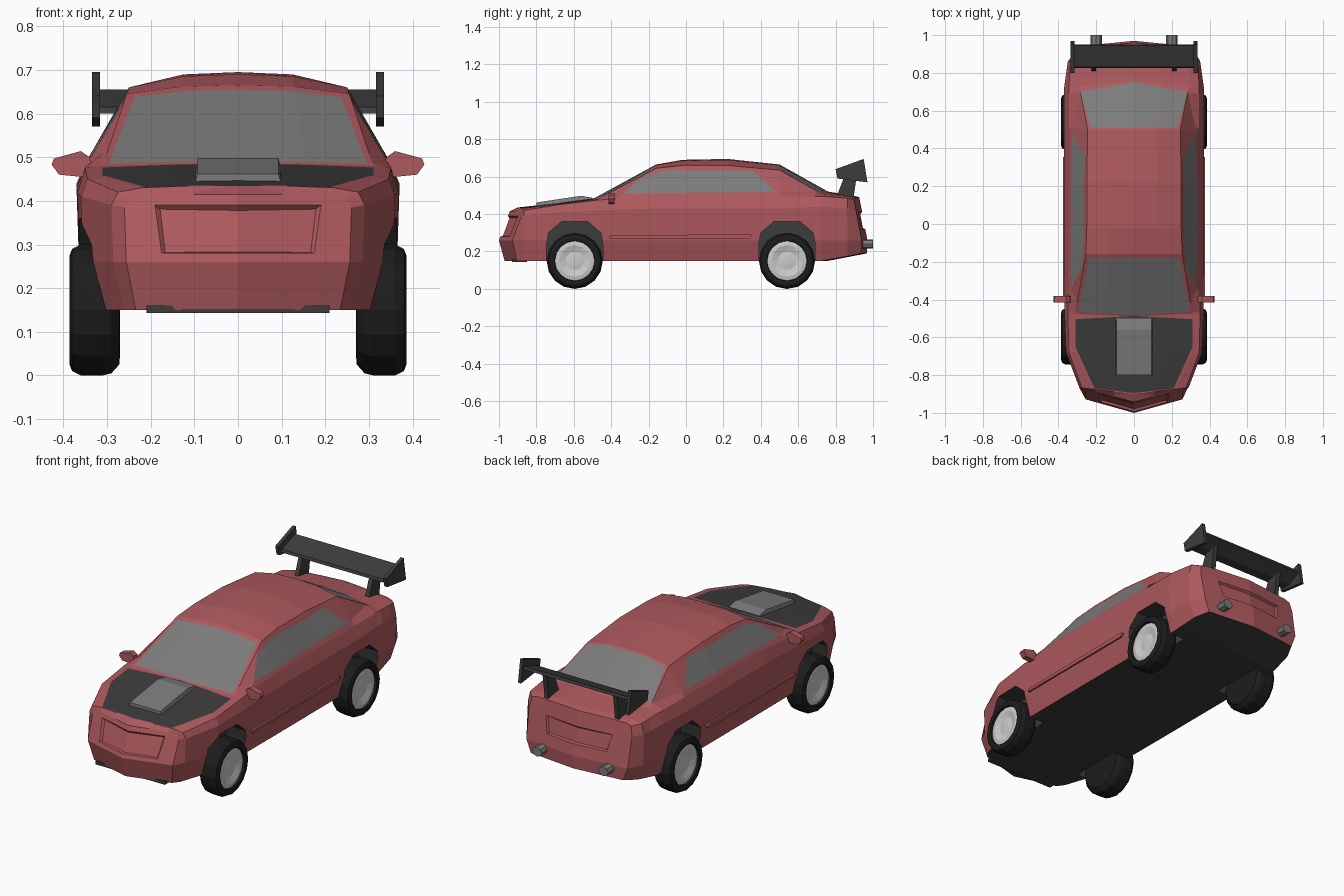
import bpy, bmesh, math
from mathutils import Vector

if "Cube" in bpy.data.objects:
    bpy.data.objects.remove(bpy.data.objects["Cube"])


def material(name, rgb):
    m = bpy.data.materials.new(name)
    m.diffuse_color = (*rgb, 1)
    m.use_nodes = True
    m.node_tree.nodes["Principled BSDF"].inputs["Base Color"].default_value = m.diffuse_color
    return m


RED = material("red_paint", (0.42, 0.10, 0.11))
BLACK = material("black", (0.045, 0.045, 0.045))
GLASS = material("glass", (0.20, 0.20, 0.20))
RUBBER = material("rubber", (0.012, 0.012, 0.012))
RIM = material("rim", (0.62, 0.62, 0.62))


def add_object(name, bm, *mats):
    bmesh.ops.recalc_face_normals(bm, faces=bm.faces[:])
    me = bpy.data.meshes.new(name)
    bm.to_mesh(me)
    bm.free()
    for m in mats:
        me.materials.append(m)
    ob = bpy.data.objects.new(name, me)
    bpy.context.collection.objects.link(ob)
    return ob


def add_prism(bm, outline, lo, hi, axis=0):
    """Outline in yz (axis 0) or xz (axis 1), extruded along the axis."""
    def at(p, t):
        return bm.verts.new((t, p[0], p[1]) if axis == 0 else (p[0], t, p[1]))
    a = [at(p, lo) for p in outline]
    b = [at(p, hi) for p in outline]
    bm.faces.new(a)
    bm.faces.new(b)
    for i in range(len(a)):
        j = (i + 1) % len(a)
        bm.faces.new((a[i], a[j], b[j], b[i]))


def prism_pair(name, outline, lo, hi, mat, axis=0):
    bm = bmesh.new()
    add_prism(bm, outline, lo, hi, axis)
    geom = bmesh.ops.duplicate(bm, geom=bm.verts[:] + bm.edges[:] + bm.faces[:])["geom"]
    for v in geom:
        if isinstance(v, bmesh.types.BMVert):
            v.co.x *= -1
    return add_object(name, bm, mat)


def lathe(name, profile, loc, sides, side, mat):
    """Spin (x, radius) profile about the x axis."""
    bm = bmesh.new()
    rings = []
    for x, r in profile:
        rings.append([bm.verts.new((loc[0] + side * x,
                                    loc[1] + r * math.cos(2 * math.pi * i / sides),
                                    loc[2] + r * math.sin(2 * math.pi * i / sides)))
                      for i in range(sides)])
    for a, b in zip(rings, rings[1:]):
        for i in range(sides):
            j = (i + 1) % sides
            bm.faces.new((a[i], a[j], b[j], b[i]))
    bm.faces.new(rings[0])
    bm.faces.new(rings[-1])
    return add_object(name, bm, mat)


# ---- Body shell: cross-sections lofted from nose to tail
# y, sweep, width, bottom z, side z, belt x, belt z, roof x, roof edge z, crown z
STATIONS = [
    (-1.00, 0.28, 0.26, 0.15, 0.385, 0.245, 0.405, 0.20, 0.41, 0.415),
    (-0.90, 0.12, 0.29, 0.15, 0.39, 0.275, 0.42, 0.22, 0.43, 0.435),
    (-0.68, 0.00, 0.36, 0.15, 0.41, 0.345, 0.45, 0.31, 0.455, 0.46),
    (-0.49, 0.05, 0.368, 0.15, 0.42, 0.35, 0.475, 0.31, 0.48, 0.485),
    (-0.16, 0.00, 0.37, 0.15, 0.43, 0.345, 0.495, 0.255, 0.645, 0.665),
    (-0.02, 0.00, 0.37, 0.15, 0.43, 0.345, 0.495, 0.25, 0.66, 0.69),
    (0.22, 0.00, 0.37, 0.15, 0.43, 0.345, 0.495, 0.25, 0.66, 0.695),
    (0.50, 0.00, 0.37, 0.15, 0.43, 0.345, 0.495, 0.245, 0.635, 0.665),
    (0.76, -0.10, 0.37, 0.15, 0.44, 0.345, 0.495, 0.29, 0.505, 0.52),
    (0.89, -0.08, 0.35, 0.175, 0.43, 0.335, 0.485, 0.29, 0.495, 0.50),
    (0.97, -0.10, 0.31, 0.19, 0.42, 0.30, 0.475, 0.27, 0.485, 0.49),
]
bm = bmesh.new()
columns = []
for n, (y, k, w, zb, z3, w4, z4, w5, z5, zc) in enumerate(STATIONS):
    lean = {0: 0.4, len(STATIONS) - 1: -0.2}.get(n, 0)

    def vert(x, z):
        dy = lean * max(0, z - 0.27) + 1.5 * lean * max(0, 0.2 - z)
        return bm.verts.new((x, y + k * abs(x) + dy, z))
    half = [(0, zb), (0.9 * w, zb), (0.985 * w, 0.26), (w, z3), (w4, z4),
            (w5, z5), (0.5 * w5, z5 + 0.85 * (zc - z5)), (0, zc)]
    right = [vert(*p) for p in half]
    left = [right[0]] + [vert(-x, z) for x, z in half[1:-1]] + [right[-1]]
    columns.append((right, left))
    if lean:  # end caps with a centre crease
        mid = [None, right[0]] + [vert(0, z) for _, z in half[2:-1]] + [right[-1]]
        for side in (right, left):
            for i in range(1, 6):
                bm.faces.new((side[i], side[i + 1], mid[i + 1], mid[i]))
            bm.faces.new((side[6], right[7], mid[6]))
for a, b in zip(columns, columns[1:]):
    for s in (0, 1):
        for i in range(7):
            bm.faces.new((a[s][i], a[s][i + 1], b[s][i + 1], b[s][i]))
bmesh.ops.recalc_face_normals(bm, faces=bm.faces[:])


def paint(poly, axes, slot, test):
    """Cut a convex outline into the shell faces that pass the test, and colour it."""
    u, v = axes
    cu = sum(p[0] for p in poly) / len(poly)
    cv = sum(p[1] for p in poly) / len(poly)
    planes = []
    for (a, b), (c, d) in zip(poly, poly[1:] + poly[:1]):
        co, no = Vector(), Vector()
        co[u], co[v] = a, b
        no[u], no[v] = d - b, a - c
        if no[u] * (cu - a) + no[v] * (cv - b) > 0:
            no.negate()
        planes.append((co, no))
        bm.normal_update()
        faces = [f for f in bm.faces if test(f.normal, f.calc_center_median())]
        geom = set(faces)
        for f in faces:
            geom.update(f.edges)
            geom.update(f.verts)
        bmesh.ops.bisect_plane(bm, geom=list(geom), dist=1e-5, plane_co=co, plane_no=no)
    bm.normal_update()
    hit = []
    for f in bm.faces:
        c = f.calc_center_median()
        if test(f.normal, c) and all((c - co).dot(no) < 0 for co, no in planes):
            f.material_index = slot
            hit.append(f)
    return hit


def mirrored(pts):
    return pts + [(-x, y) for x, y in reversed(pts) if x]


# windows, bonnet, grille recess and number plate recess
paint([(-0.34, 0.51), (-0.23, 0.60), (-0.10, 0.635), (0.36, 0.63), (0.48, 0.52)], (1, 2), 2,
      lambda n, c: abs(n.x) > 0.5 and c.z > 0.48)
paint(mirrored([(0, -0.482), (0.295, -0.465), (0.237, -0.18)]), (0, 1), 2,
      lambda n, c: n.z > 0.3 and -0.5 < c.y < -0.1)
paint(mirrored([(0.23, 0.51), (0.285, 0.70), (0, 0.75)]), (0, 1), 2,
      lambda n, c: n.z > 0.3 and 0.48 < c.y < 0.8)
paint(mirrored([(0, -0.895), (0.21, -0.87), (0.31, -0.65), (0.31, -0.47), (0, -0.487)]), (0, 1), 1,
      lambda n, c: n.z > 0.5 and c.y < -0.4)
grille = paint(mirrored([(0.175, 0.28), (0.19, 0.39)]), (0, 2), 0,
               lambda n, c: n.y < -0.6 and c.y < -0.9)
bmesh.ops.inset_region(bm, faces=grille, thickness=0.008, depth=-0.012)
plate = paint(mirrored([(0.18, 0.32), (0.20, 0.41)]), (0, 2), 0,
              lambda n, c: n.y > 0.6 and c.y > 0.9)
bmesh.ops.inset_region(bm, faces=plate, thickness=0.008, depth=-0.012)
bm.normal_update()
for f in bm.faces:
    if f.normal.z < -0.8 and f.calc_center_median().z < 0.2:
        f.material_index = 1
body = add_object("car_body", bm, RED, BLACK, GLASS)

# ---- Wheel arches cut from the body, then tyres and rims
AXLES = {"front": -0.595, "rear": 0.54}
cutter_bm = bmesh.new()
for y in AXLES.values():
    arch = [(-0.15, 0.05), (-0.15, 0.24), (-0.14, 0.30), (-0.07, 0.36),
            (0.07, 0.36), (0.14, 0.30), (0.15, 0.24), (0.15, 0.05)]
    for lo, hi in ((0.24, 0.5), (-0.5, -0.24)):
        add_prism(cutter_bm, [(y + a, z) for a, z in arch], lo, hi)
cutter = add_object("arch_cutter", cutter_bm, RED, BLACK, GLASS)
for p in cutter.data.polygons:
    p.material_index = 1
cutter.hide_render = True
mod = body.modifiers.new("arches", 'BOOLEAN')
mod.operation, mod.solver, mod.object = 'DIFFERENCE', 'EXACT', cutter
bpy.context.view_layer.objects.active = body
bpy.ops.object.modifier_apply(modifier=mod.name)
bpy.data.objects.remove(cutter)

TYRE = [(0.27, 0.10), (0.272, 0.125), (0.29, 0.145), (0.31, 0.15), (0.36, 0.15),
        (0.38, 0.14), (0.386, 0.125), (0.384, 0.108), (0.365, 0.105)]
HUB = [(0.35, 0.105), (0.372, 0.108), (0.376, 0.085), (0.366, 0.05), (0.37, 0.02)]
for end, y in AXLES.items():
    for side, label in ((1, "right"), (-1, "left")):
        lathe(f"{end}_{label}_tyre", TYRE, (0, y, 0.15), 16, side, RUBBER)
        lathe(f"{end}_{label}_rim", HUB, (0, y, 0.15), 12, side, RIM)

# ---- Bonnet scoop, narrower at the top
bm = bmesh.new()
add_prism(bm, [(-0.80, 0.42), (-0.80, 0.462), (-0.56, 0.498), (-0.50, 0.487), (-0.50, 0.45)], -0.105, 0.105)
for v in bm.verts:
    if v.co.z > 0.46:
        v.co.x *= 0.88
add_object("bonnet_scoop", bm, GLASS)

# ---- Rear wing
bm = bmesh.new()
add_prism(bm, [(0.825, 0.60), (0.83, 0.615), (0.945, 0.655), (0.95, 0.64), (0.88, 0.60)], -0.32, 0.32)
add_object("rear_wing", bm, BLACK)
prism_pair("wing_end_plate", [(0.80, 0.64), (0.95, 0.695), (0.97, 0.57), (0.81, 0.59)], 0.316, 0.335, BLACK)
prism_pair("wing_strut", [(0.80, 0.48), (0.85, 0.61), (0.915, 0.62), (0.895, 0.48)], 0.20, 0.225, BLACK)

# ---- Mirrors, side mouldings, exhausts, front splitter
prism_pair("wing_mirror", [(0.33, 0.465), (0.36, 0.455), (0.41, 0.46), (0.427, 0.483),
                           (0.422, 0.497), (0.36, 0.514), (0.34, 0.50)], -0.415, -0.382, RED, 1)
prism_pair("side_moulding", [(-0.41, 0.27), (-0.41, 0.285), (0.34, 0.293), (0.355, 0.285), (0.34, 0.27)],
           0.355, 0.376, RED)
hexagon = [(0.2 + 0.03 * math.cos(i * math.pi / 4), 0.24 + 0.025 * math.sin(i * math.pi / 4)) for i in range(8)]
prism_pair("exhaust", hexagon, 0.90, 1.0, GLASS, 1)
bm = bmesh.new()
add_prism(bm, [(-0.21, 0.143), (-0.21, 0.16), (0.21, 0.16), (0.21, 0.143)], -0.93, -0.85, 1)
add_object("front_splitter", bm, BLACK)
